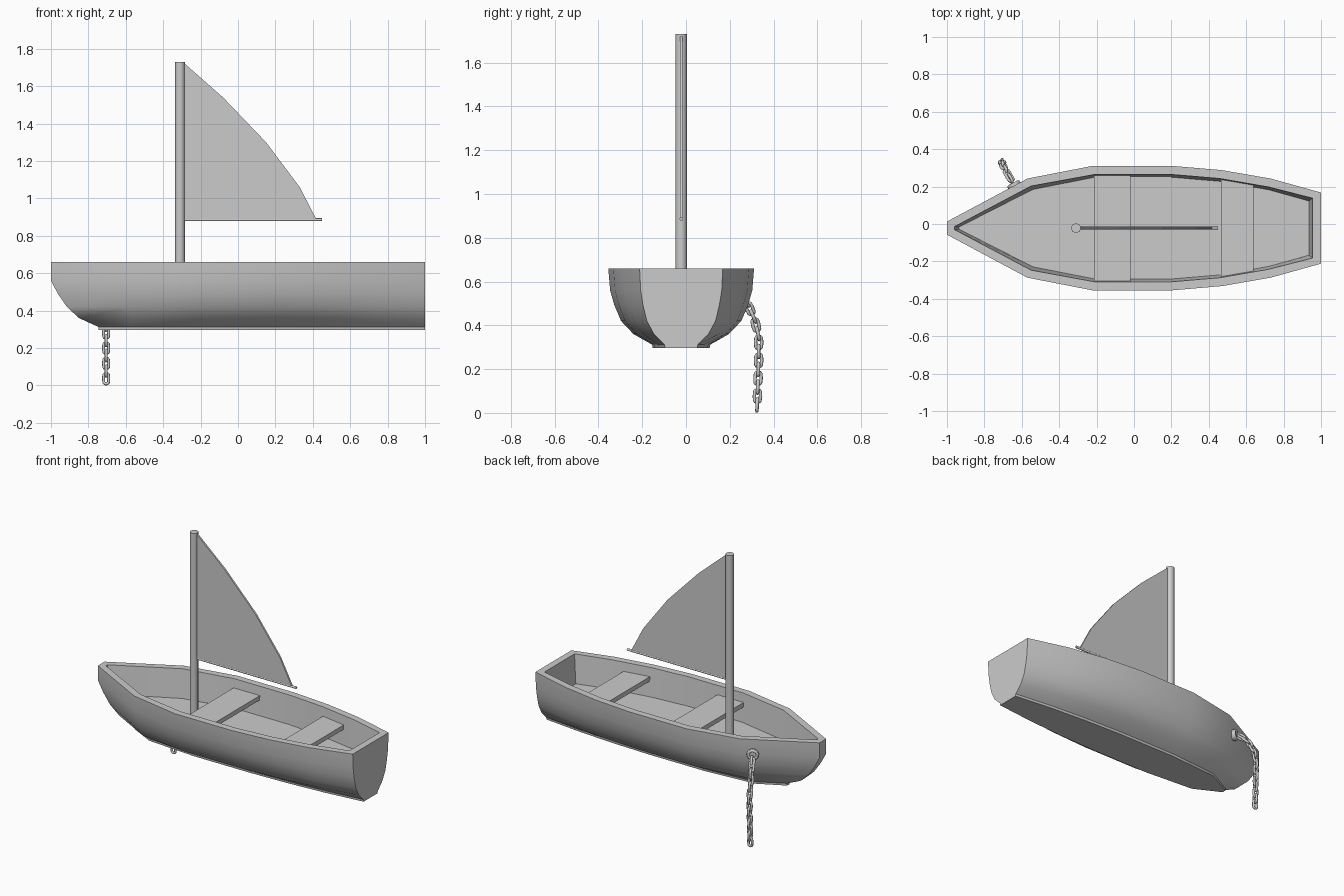
import bpy, bmesh
from math import copysign, pi
from mathutils import Vector, Matrix

if "Cube" in bpy.data.objects:
    bpy.data.objects.remove(bpy.data.objects["Cube"])

CY = -0.022  # boat centreline


def make(name, bm, smooth=None):
    bmesh.ops.recalc_face_normals(bm, faces=bm.faces)
    me = bpy.data.meshes.new(name)
    bm.to_mesh(me)
    bm.free()
    ob = bpy.data.objects.new(name, me)
    bpy.context.collection.objects.link(ob)
    if smooth:
        bpy.ops.object.select_all(action='DESELECT')
        ob.select_set(True)
        bpy.context.view_layer.objects.active = ob
        bpy.ops.object.shade_smooth_by_angle(angle=smooth)
    return ob


def ring(bm, half, z):
    """Closed loop mirrored about the centreline from (x, half width) pairs."""
    pts = [(x, CY - h) for x, h in half] + [(x, CY + h) for x, h in reversed(half)]
    return [bm.verts.new((x, y, z)) for x, y in pts]


def loft(rings, bm):
    for a, b in zip(rings, rings[1:]):
        for i in range(len(a)):
            j = (i + 1) % len(a)
            bm.faces.new((a[i], a[j], b[j], b[i]))
    bm.faces.new(rings[0])
    bm.faces.new(rings[-1])


def rod(name, p, q, r, n, smooth=None):
    p, q = Vector(p), Vector(q)
    d = q - p
    bm = bmesh.new()
    m = Matrix.Translation((p + q) / 2) @ d.to_track_quat('Z', 'Y').to_matrix().to_4x4()
    bmesh.ops.create_cone(bm, cap_ends=True, segments=n, radius1=r, radius2=r,
                          depth=d.length, matrix=m)
    return make(name, bm, smooth)


# hull: outer levels (z, width factor, bow x), then rim and inner floor
outline = [(-0.57, .265), (-0.22, .333), (0.2, .333), (0.47, .31), (0.73, .265), (1, .19)]
levels = [(.297, .39, -.745), (.312, .40, -.745), (.36, .655, -.85), (.42, .825, -.915),
          (.49, .915, -.963), (.56, .975, -1), (.66, 1, -1)]
inner = [(-.96, .008), (-.55, .225), (-.21, .287), (.2, .287), (.46, .265), (.72, .22), (.955, .16)]
floor = [(-.935, .006), (-.54, .207), (-.21, .272), (.2, .272), (.46, .25), (.72, .205), (.935, .145)]
bm = bmesh.new()
rings = [ring(bm, [(bx, .035 * f)] + [(x, h * f) for x, h in outline], z) for z, f, bx in levels]
rings += [ring(bm, inner, .66), ring(bm, floor, .47)]
loft(rings, bm)
make("hull", bm, pi / 5)

# seats, ends tucked into the hull walls
for name, half in (("front_seat", [(-.215, .288), (-.02, .288)]),
                   ("rear_seat", [(.465, .262), (.64, .235)])):
    bm = bmesh.new()
    loft([ring(bm, half, .57), ring(bm, half, .60)], bm)
    make(name, bm)

# mast and boom
rod("mast", (-.31, CY, .46), (-.31, CY, 1.73), .027, 8, pi / 3.5)
rod("boom", (-.31, CY, .886), (.45, CY, .886), .008, 8, pi / 3.5)

# sail
prof = [(-.295, .886), (.42, .886), (.33, 1.06), (.15, 1.30), (-.08, 1.54), (-.29, 1.725)]
bm = bmesh.new()
loft([[bm.verts.new((x, CY + s, z)) for x, z in prof] for s in (-.006, .006)], bm)
make("sail", bm)

# chain eye on the bow
n = Vector((-.47, .88, 0)).normalized()
eye = Vector((-.64, .205, .56))
rod("chain_plate", eye - n * .015, eye + n * .006, .037, 16, pi / 6)
bpy.ops.mesh.primitive_torus_add(major_segments=16, minor_segments=8, major_radius=.028,
                                 minor_radius=.009, location=eye + n * .008)
ob = bpy.context.object
ob.name = "chain_eye_ring"
ob.rotation_euler = n.to_track_quat('Z', 'Y').to_euler()
bpy.ops.object.shade_smooth_by_angle(angle=pi / 3)

# one stretched chain link, long axis y
bpy.ops.mesh.primitive_torus_add(major_segments=14, minor_segments=8,
                                 major_radius=.014, minor_radius=.008)
link = bpy.context.object
for v in link.data.vertices:
    if abs(v.co.y) > 1e-4:
        v.co.y += copysign(.014, v.co.y)
bpy.ops.object.shade_smooth_by_angle(angle=pi / 3)

# links placed along the hanging path, from the bottom up
path = [Vector(p) for p in ((-.705, .325, .036), (-.705, .332, .24), (-.705, .332, .35),
                            (-.70, .312, .43), (-.685, .285, .49), (-.665, .25, .53),
                            (-.645, .215, .56))]
total = sum((b - a).length for a, b in zip(path, path[1:]))


def at(s):
    for a, b in zip(path, path[1:]):
        d = (b - a).length
        if s <= d:
            break
        s -= d
    return a + (b - a).normalized() * s


count = round(total / .04)
for i in range(count + 1):
    s = total * i / count
    t = (at(s + .015) - at(s - .015)).normalized()
    a = Vector((1, 0, 0))
    a = (a - t * a.dot(t)).normalized()
    b = a.cross(t)
    if i % 2:
        a, b = b, -a
    ob = link if i == 0 else link.copy()
    if i:
        bpy.context.collection.objects.link(ob)
    ob.name = f"chain_link_{i + 1}"
    ob.matrix_world = Matrix.Translation(at(s)) @ Matrix((a, t, b)).transposed().to_4x4()
